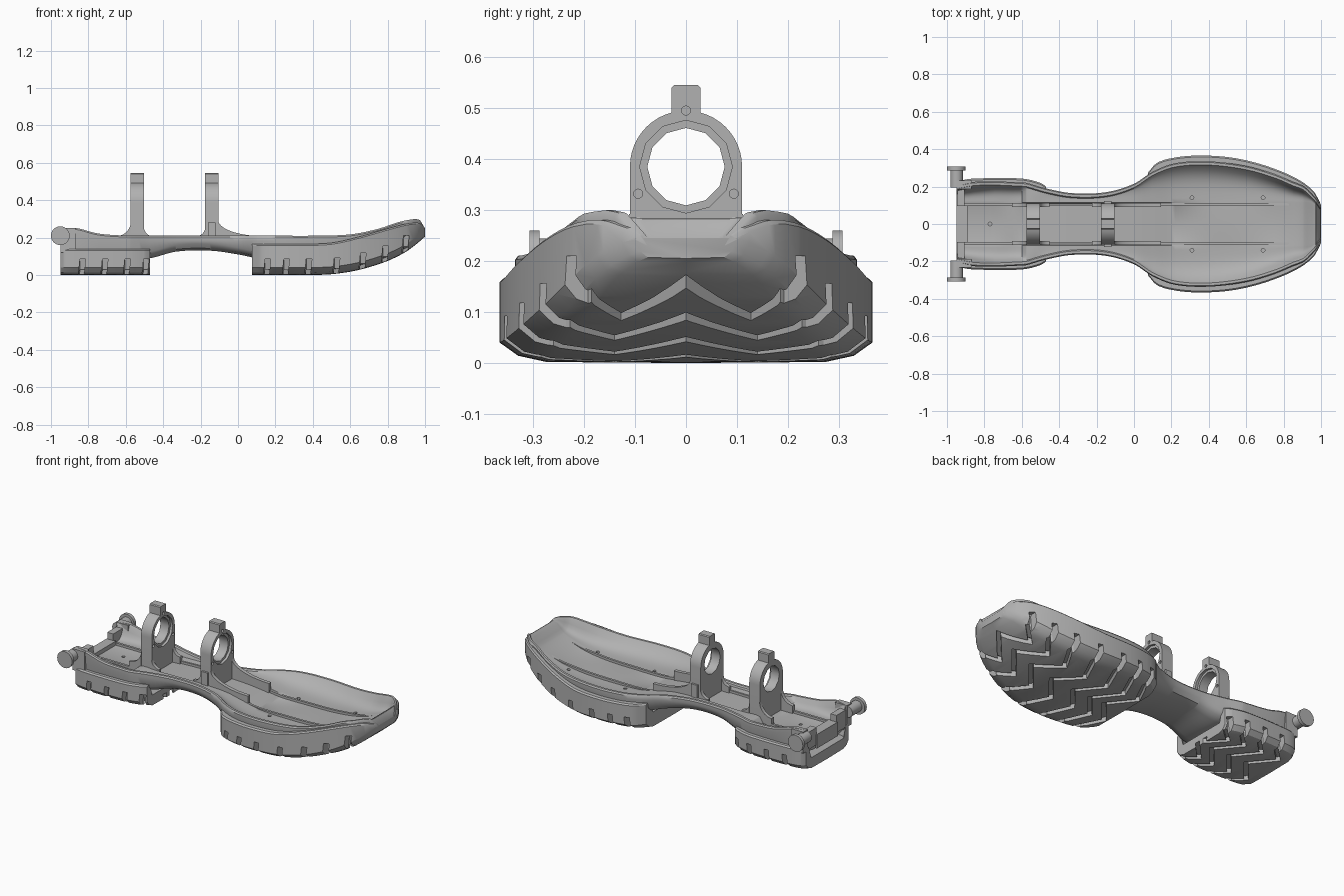
import bpy, bmesh, math
from mathutils import Matrix

cube = bpy.data.objects.get("Cube")
if cube:
    bpy.data.objects.remove(cube)

grey = bpy.data.materials.new("plain_grey")
grey.use_nodes = True
grey.diffuse_color = (0.44, 0.44, 0.44, 1)
grey.node_tree.nodes["Principled BSDF"].inputs["Base Color"].default_value = (0.44, 0.44, 0.44, 1)


def finish(name, bm):
    """Turn a bmesh into a named object with the shared material."""
    bmesh.ops.recalc_face_normals(bm, faces=bm.faces)
    mesh = bpy.data.meshes.new(name)
    bm.to_mesh(mesh)
    bm.free()
    mesh.materials.append(grey)
    obj = bpy.data.objects.new(name, mesh)
    bpy.context.collection.objects.link(obj)
    return obj


def activate(obj):
    bpy.ops.object.select_all(action='DESELECT')
    obj.select_set(True)
    bpy.context.view_layer.objects.active = obj


def smooth(obj, degrees=35):
    activate(obj)
    bpy.ops.object.shade_smooth_by_angle(angle=math.radians(degrees))


def carve(obj, cutter):
    activate(obj)
    mod = obj.modifiers.new("cut", 'BOOLEAN')
    mod.operation, mod.solver, mod.object = 'DIFFERENCE', 'EXACT', cutter
    bpy.ops.object.modifier_apply(modifier=mod.name)
    bpy.data.objects.remove(cutter)


def sample(table, x):
    """Smooth interpolation of the station rows at x."""
    last = len(table) - 1
    i = 0
    while i < last - 1 and x > table[i + 1][0]:
        i += 1
    a, b = table[i], table[i + 1]
    before, after = table[max(i - 1, 0)], table[min(i + 2, last)]
    span = b[0] - a[0]
    t = min(max((x - a[0]) / span, 0), 1)
    row = []
    for p, q, r, s in list(zip(before, a, b, after))[1:]:
        m = (r - p) / (b[0] - before[0]) * span
        n = (s - q) / (after[0] - a[0]) * span
        h = t * t * (3 - 2 * t)
        row.append(q + (r - q) * h + m * t * (1 - t) ** 2 - n * t * t * (1 - t))
    return row


def skin(name, loops):
    """Join equal loops of points into a closed capped body."""
    bm = bmesh.new()
    rings = [[bm.verts.new(p) for p in loop] for loop in loops]
    for a, b in zip(rings, rings[1:]):
        for i in range(len(a)):
            j = (i + 1) % len(a)
            bm.faces.new((a[i], a[j], b[j], b[i]))
    bm.faces.new(rings[0])
    bm.faces.new(rings[-1])
    return finish(name, bm)


def loft(name, table, section, steps):
    """Sweep a mirrored half section along x."""
    start, end = table[0][0], table[-1][0]
    xs = sorted({row[0] for row in table} | {
        round(start + (end - start) * i / steps, 3) for i in range(steps)})
    loops = []
    for x in xs:
        half = section(*sample(table, x))
        loops.append([(x, y, z) for y, z in half + [(-y, z) for y, z in half[-2:0:-1]]])
    return skin(name, loops)


def prism(name, outline, axis, low, high):
    """Extrude a flat outline along x ('X': y, z points) or y ('Y': x, z points)."""
    place = (lambda p, d: (d, *p)) if axis == 'X' else (lambda p, d: (p[0], d, p[1]))
    return skin(name, [[place(p, d) for p in outline] for d in (low, high)])


def box(name, x, y, z):
    return prism(name, [(x[0], z[0]), (x[1], z[0]), (x[1], z[1]), (x[0], z[1])], 'Y', *y)


def cylinder(name, centre, radius, depth, axis, sides=32):
    bm = bmesh.new()
    turn = Matrix()
    if axis != 'Z':
        turn = Matrix.Rotation(math.pi / 2, 4, 'Y' if axis == 'X' else 'X')
    bmesh.ops.create_cone(bm, cap_ends=True, segments=sides, radius1=radius, radius2=radius,
                          depth=depth, matrix=Matrix.Translation(centre) @ turn)
    return finish(name, bm)


# Footbed stations: x, half width, rim, ledge beside the channel, channel floor, underside
bed = [(-.94, .21, .25, .165, .16, .1), (-.86, .225, .25, .165, .16, .1),
       (-.75, .228, .222, .165, .16, .1), (-.6, .222, .21, .165, .16, .09),
       (-.575, .22, .21, .2, .16, .09), (-.47, .19, .21, .2, .165, .09),
       (-.33, .165, .21, .202, .17, .125), (-.15, .17, .21, .202, .17, .13),
       (0, .215, .21, .195, .165, .11), (.1, .28, .21, .175, .155, .09),
       (.22, .325, .21, .15, .14, .08), (.4, .335, .21, .14, .14, .08),
       (.6, .31, .217, .145, .145, .09), (.75, .267, .247, .168, .165, .12),
       (.85, .225, .28, .2, .198, .16), (.91, .2, .294, .228, .226, .19),
       (.97, .14, .295, .285, .283, .215), (.998, .1, .252, .25, .248, .21)]


def bed_section(w, rim, ledge, floor, under):
    foot, wall = min(.115, .7 * w), w - .026
    bowl = [(wall + (foot - wall) * k / 8, ledge + (rim - .008 - ledge) * (1 - k / 8) ** 4)
            for k in range(9)]
    return [(0, under), (.6 * w, under), (.85 * w, under + .012), (.96 * w, under + .035),
            (w, rim - .028), (w, rim - .008), (w - .006, rim), (w - .02, rim),
            *bowl, (min(.1, .62 * w), floor), (0, floor)]


footbed = loft("footbed", bed, bed_section, 80)
for x, y in ((.31, .14), (.31, -.14), (.69, .14), (.69, -.14), (-.77, 0)):
    carve(footbed, cylinder("hole_cutter", (x, y, .15), .01, .5, 'Z', 12))
smooth(footbed)

# Tread stations: x, half width, top, bottom
front = [(.075, .275, .165, 0), (.12, .325, .165, 0), (.2, .352, .165, 0), (.33, .366, .165, 0),
         (.5, .358, .172, .004), (.65, .328, .205, .028), (.8, .276, .248, .075),
         (.9, .225, .274, .125), (.96, .175, .28, .17), (.99, .125, .265, .197),
         (1, .1, .25, .205)]
rear = [(-.95, .205, .14, 0), (-.93, .23, .14, 0), (-.85, .243, .14, 0),
        (-.6, .243, .14, 0), (-.5, .22, .14, 0), (-.47, .2, .14, 0)]


def tread_section(w, top, low):
    inner = max(low + .025, top - .075)
    return [(0, low), (.75 * w, low + .002), (.9 * w, low + .014), (w, low + .04), (w, top - .008),
            (w - .008, top), (.87 * w, top), (.76 * w, inner), (0, inner)]


def groove(table, slot):
    """Zigzag cutter, shallow below and deep at the two sides."""
    w = sample(table, slot)[0]
    half = [(0, .06, .028), (min(.14, .55 * w), -.055, .028), (.8 * w, .01, .028),
            (.83 * w, .01, .085), (w + .06, .01, .085)]
    path = [(-y, dx, h) for y, dx, h in half[:0:-1]] + half
    loops = []
    for y, dx, h in path:
        x = max(slot + dx, table[0][0] - .03)
        top = sample(table, x)[2] + h
        loops.append([(x - .015 + shift, y, z) for shift, z in (
            (-.02, top - .2), (.01, top - .2), (.03, top), (0, top))])
    return skin("groove_cutter", loops)


for name, table, slots in (("front_tread", front, (.15, .25, .37, .52, .66, .78, .89)),
                           ("heel_tread", rear, (-.84, -.72, -.6, -.5))):
    tread = loft(name, table, tread_section, 30)
    for slot in slots:
        carve(tread, groove(table, slot))
    smooth(tread, 25)

# Clamp rings standing on the footbed
arch = [(.11 * math.cos(math.pi * i / 24), .385 + .11 * math.sin(math.pi * i / 24)) for i in range(25)]
tab = [(.028, .49), (.028, .54), (.023, .545), (-.023, .545), (-.028, .54), (-.028, .49)]
outline = ([(-.11, .16), (.11, .16)] + [p for p in arch if p[0] > .028] + tab
           + [p for p in arch if p[0] < -.028])
for name, x in (("rear", -.538), ("middle", -.14)):
    ring = prism(name + "_clamp_ring", outline, 'X', x - .036, x + .036)
    carve(ring, cylinder("bore_cutter", (x, 0, .385), .076, .3, 'X', 12))
    carve(ring, cylinder("seat_cutter", (x + .036, 0, .385), .091, .03, 'X', 12))
    for y, z in ((0, .495), (.094, .332), (-.094, .332)):
        carve(ring, cylinder("screw_cutter", (x + .036, y, z), .009, .03, 'X', 12))
    smooth(ring)


def ramp(start, reach, height):
    """Concave profile that hugs a post, then flattens out along the bed."""
    curve = [(start + reach * t, .207 + height * (1 - math.sqrt(1 - (1 - t) ** 2)))
             for t in ((i / 12) ** 2 for i in range(13))]
    return [(start, .15), *curve, (start + reach, .15)]


# Ramps, rails and heel hardware on both sides
rail_xs = [-.92 + 1.75 * i / 40 for i in range(41)]
crest = [(x, sample(bed, x)[3] + .014 * min(1, (.84 - x) * 6)) for x in rail_xs]
base = [(x, sample(bed, x)[3] - .01) for x in reversed(rail_xs)]
for side, label in ((1, "left"), (-1, "right")):
    def span(a, b):
        return sorted((side * a, side * b))

    for part, start, reach, height in (
            ("rear_ramp", -.573, -.08, .08), ("inner_rear_ramp", -.503, .05, .05),
            ("inner_middle_ramp", -.175, -.05, .05), ("front_ramp", -.105, .25, .085)):
        smooth(prism(f"{label}_{part}", ramp(start, reach, height), 'Y', *span(.09, .112)))
    smooth(prism(label + "_rail", crest + base, 'Y', *span(.098, .112)))
    box(label + "_ring_rib", (-.16, -.12), span(.105, .122), (.16, .28))
    box(label + "_heel_bracket", (-.95, -.87), span(.188, .232), (.12, .25))
    box(label + "_heel_wall", (-.945, -.905), span(.095, .2), (.12, .225))
    smooth(cylinder(label + "_pin_shaft", (-.948, side * .245, .21), .034, .1, 'Y'))
    smooth(cylinder(label + "_pin_head", (-.95, side * .297, .21), .05, .02, 'Y'))
box("heel_sill", (-.95, -.89), (-.1, .1), (.1, .185))
